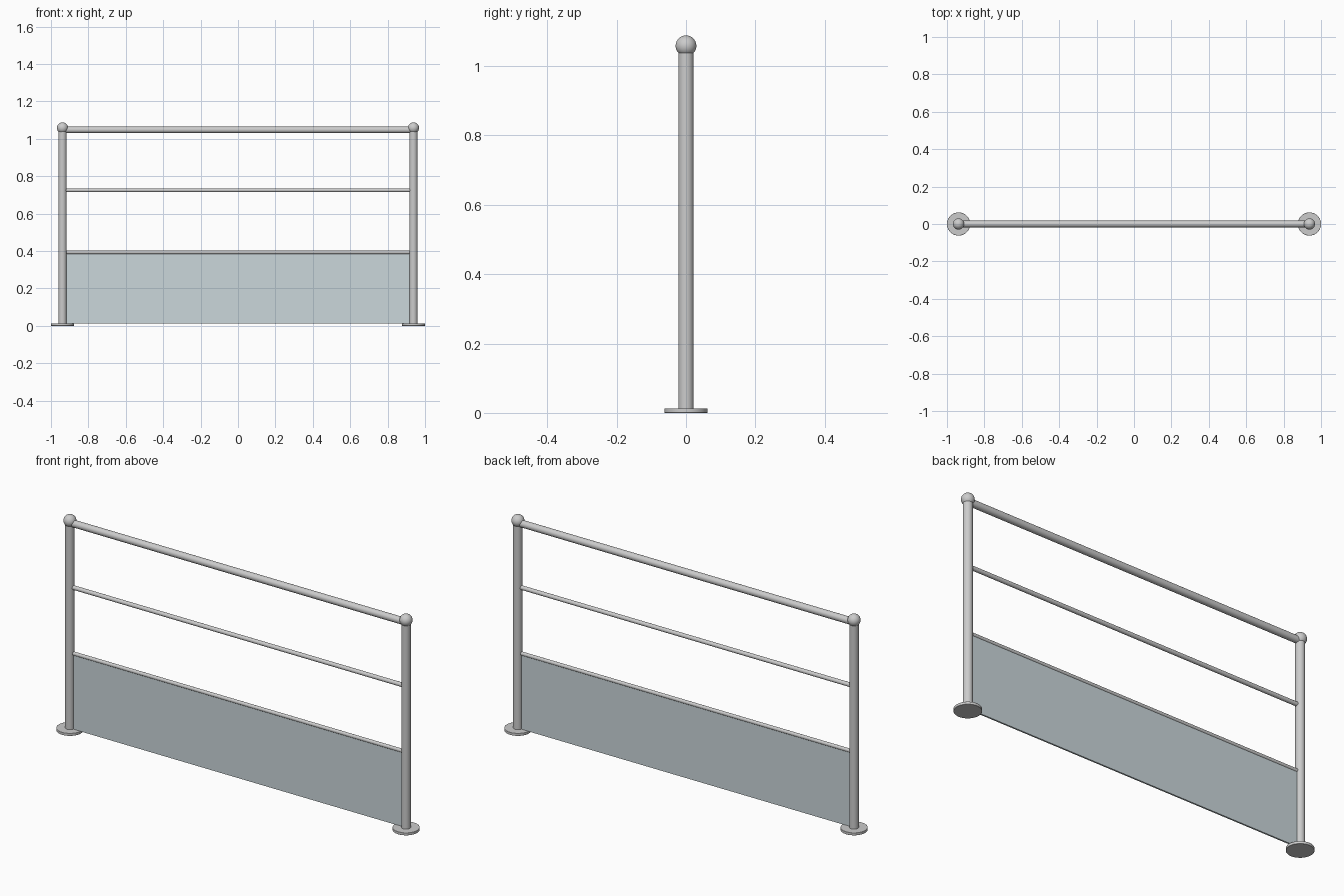
import bpy
from math import pi, radians

if "Cube" in bpy.data.objects:
    bpy.data.objects.remove(bpy.data.objects["Cube"])


def finish(obj, name):
    obj.name = name
    bpy.ops.object.shade_smooth_by_angle(angle=radians(40))
    return obj


def upright(name, x, radius, z0, z1, bevel=0):
    bpy.ops.mesh.primitive_cylinder_add(vertices=48, radius=radius, depth=z1 - z0,
                                        location=(x, 0, (z0 + z1) / 2))
    obj = finish(bpy.context.object, name)
    if bevel:
        mod = obj.modifiers.new("edge", 'BEVEL')
        mod.width, mod.segments = bevel, 2
    return obj


def rail(name, z, radius, half_length):
    bpy.ops.mesh.primitive_cylinder_add(vertices=32, radius=radius, depth=2 * half_length,
                                        location=(0, 0, z), rotation=(0, pi / 2, 0))
    return finish(bpy.context.object, name)


POST_X = 0.938

# Posts with round floor flanges and ball caps
for side, x in (("left", -POST_X), ("right", POST_X)):
    upright(f"{side}_flange", x, 0.062, 0, 0.013, 0.001)
    upright(f"{side}_post", x, 0.022, 0.012, 1.05)
    bpy.ops.mesh.primitive_uv_sphere_add(segments=32, ring_count=16, radius=0.03,
                                         location=(x, 0, 1.058))
    finish(bpy.context.object, f"{side}_ball_cap")

# Horizontal rails
rail("top_handrail", 1.048, 0.0175, 0.925)
rail("middle_rail", 0.725, 0.0105, 0.922)
rail("lower_rail", 0.393, 0.009, 0.922)

# Glass infill panel below the lower rail
bpy.ops.mesh.primitive_cube_add(size=1, location=(0, 0, 0.2025))
panel = bpy.context.object
panel.name = "glass_panel"
panel.scale = (1.844, 0.008, 0.381)
bpy.ops.object.transform_apply(location=False, rotation=False, scale=True)
glass = bpy.data.materials.new("pale_glass")
glass.diffuse_color = (0.6, 0.68, 0.71, 1)
glass.use_nodes = True
glass.node_tree.nodes["Principled BSDF"].inputs["Base Color"].default_value = glass.diffuse_color
panel.data.materials.append(glass)
